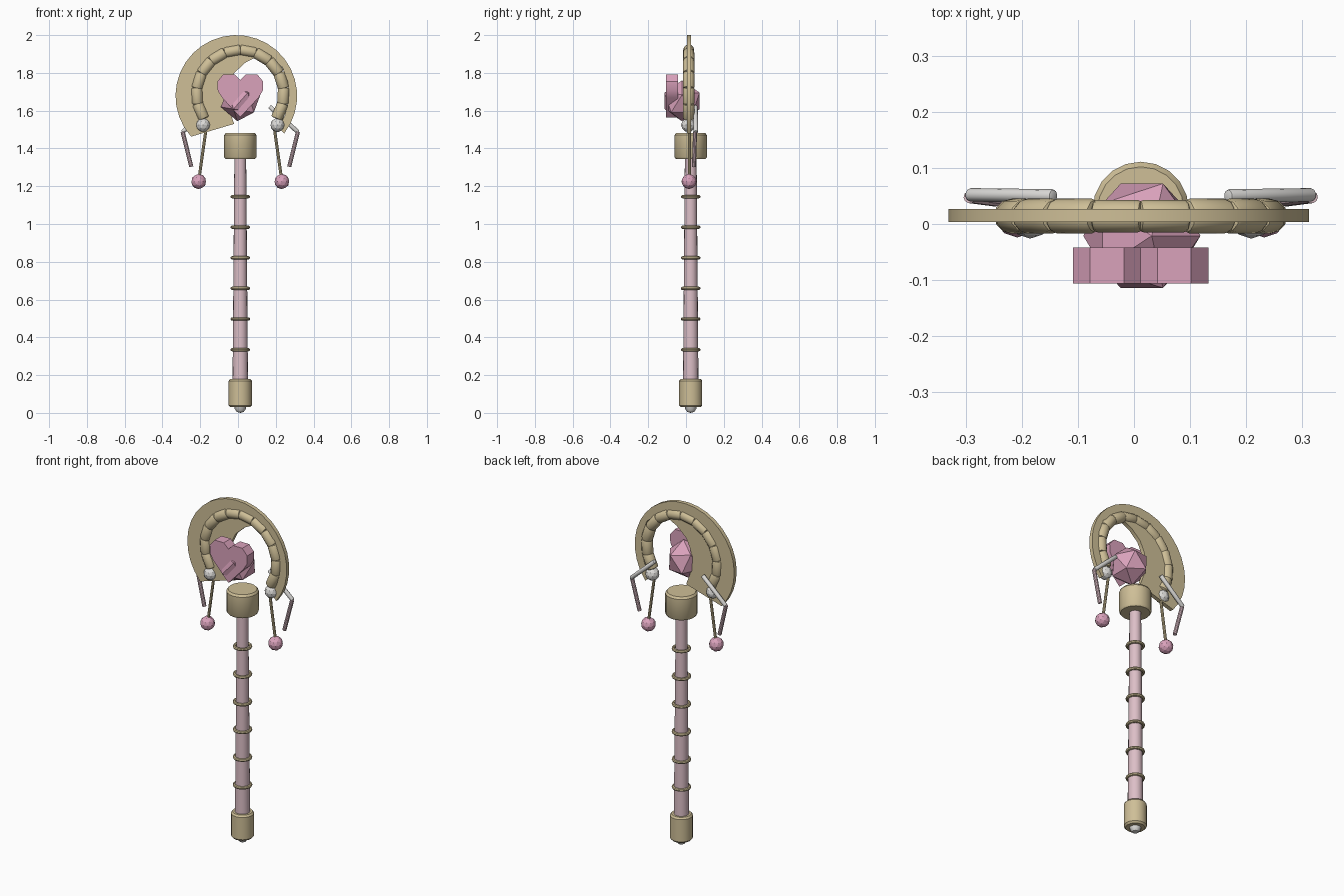
import bpy, bmesh, math
from mathutils import Vector, Matrix

if "Cube" in bpy.data.objects:
    bpy.data.objects.remove(bpy.data.objects["Cube"])

CX, CY = 0.012, 0.025


def mat(name, c):
    m = bpy.data.materials.new(name)
    m.diffuse_color = (*c, 1)
    m.use_nodes = True
    m.node_tree.nodes["Principled BSDF"].inputs["Base Color"].default_value = m.diffuse_color
    return m


GOLD = mat("gold", (0.62, 0.52, 0.31))
PINK = mat("pink", (0.70, 0.36, 0.50))
PALE = mat("pale_pink", (0.72, 0.52, 0.57))
SILVER = mat("silver", (0.72, 0.71, 0.69))


def finish(name, bm, m, smooth=True):
    bmesh.ops.recalc_face_normals(bm, faces=bm.faces[:])
    me = bpy.data.meshes.new(name)
    bm.to_mesh(me)
    bm.free()
    ob = bpy.data.objects.new(name, me)
    bpy.context.collection.objects.link(ob)
    me.materials.append(m)
    if smooth:
        bpy.ops.object.select_all(action='DESELECT')
        ob.select_set(True)
        bpy.context.view_layer.objects.active = ob
        bpy.ops.object.shade_smooth_by_angle(angle=math.radians(35))
    return ob


def lathe(name, profile, m, segs=20):
    """Revolve (radius, z) points round the shaft axis."""
    bm = bmesh.new()
    vs = [bm.verts.new((r, 0, z)) for r, z in profile]
    es = [bm.edges.new(p) for p in zip(vs, vs[1:])]
    bmesh.ops.spin(bm, geom=vs + es, axis=(0, 0, 1), cent=(0, 0, 0),
                   angle=2 * math.pi, steps=segs)
    bmesh.ops.remove_doubles(bm, verts=bm.verts[:], dist=1e-5)
    bmesh.ops.translate(bm, verts=bm.verts[:], vec=(CX, CY, 0))
    return finish(name, bm, m)


def rod(name, a, b, r, m, segs=10, bevel=0.0):
    a, b = Vector(a), Vector(b)
    bm = bmesh.new()
    bmesh.ops.create_cone(bm, cap_ends=True, segments=segs, radius1=r,
                          radius2=r, depth=(b - a).length)
    if bevel:
        rims = [e for e in bm.edges
                if abs(e.verts[0].co.z - e.verts[1].co.z) < 1e-6]
        bmesh.ops.bevel(bm, geom=rims, offset=bevel, segments=2,
                        affect='EDGES', profile=0.5)
    rot = Vector((0, 0, 1)).rotation_difference(b - a).to_matrix().to_4x4()
    bm.transform(Matrix.Translation((a + b) / 2) @ rot)
    return finish(name, bm, m)


def ball(name, c, r, m):
    bm = bmesh.new()
    bmesh.ops.create_icosphere(bm, subdivisions=2, radius=r)
    bmesh.ops.translate(bm, verts=bm.verts[:], vec=c)
    return finish(name, bm, m, False)


def plate(name, pts, y0, y1, m):
    """Extrude an outline in the XZ plane from y0 to y1."""
    bm = bmesh.new()
    f = bm.faces.new([bm.verts.new((x, y0, z)) for x, z in pts])
    ext = bmesh.ops.extrude_face_region(bm, geom=[f])
    moved = [v for v in ext["geom"] if isinstance(v, bmesh.types.BMVert)]
    bmesh.ops.translate(bm, verts=moved, vec=(0, y1 - y0, 0))
    caps = [f for f in bm.faces if len(f.verts) > 4]
    bmesh.ops.triangulate(bm, faces=caps)
    return finish(name, bm, m)


# Shaft, end caps and tip
lathe("shaft", [(0, 0.15), (0.041, 0.15), (0.031, 1.37), (0, 1.37)], PALE, 16)
lathe("bottom_cap", [(0, 0.03), (0.052, 0.03), (0.061, 0.04), (0.061, 0.17),
                     (0.053, 0.18), (0, 0.18)], GOLD)
lathe("top_collar", [(0, 1.345), (0.079, 1.345), (0.086, 1.355),
                     (0.086, 1.47), (0.077, 1.482), (0, 1.482)], GOLD)
lathe("tip", [(0, 0), (0.018, 0.005), (0.029, 0.02), (0.033, 0.04),
              (0, 0.04)], SILVER, 12)

# Rings along the shaft
for i in range(6):
    z = 0.335 + i * 0.162
    lathe(f"shaft_ring_{i}",
          [(0.043 + 0.009 * math.cos(k * math.pi / 4),
            z + 0.009 * math.sin(k * math.pi / 4)) for k in range(9)], GOLD)

# Crescent plate, wide at lower left and narrow at lower right
outer = []
for i in range(25):
    a = math.radians(222 - i * 260 / 24)
    outer.append((-0.009 + 0.322 * math.cos(a), 1.678 + 0.322 * math.sin(a)))
inner = [(0.215, 1.51), (0.25, 1.58), (0.268, 1.66), (0.265, 1.75),
         (0.235, 1.83), (0.17, 1.883), (0.10, 1.885), (0.04, 1.855),
         (-0.02, 1.80), (-0.048, 1.74), (-0.056, 1.68), (-0.046, 1.60),
         (-0.02, 1.53)]
plate("crescent", outer + inner, 0.004, 0.027, GOLD)

# Horseshoe of barrel segments
N = 12


def arc(t):
    a = math.radians(214 - 248 * t)
    return (CX + 0.233 * math.cos(a), 0.014, 1.69 + 0.233 * math.sin(a))


for i in range(N):
    rod(f"arch_segment_{i}", arc((i - 0.03) / N), arc((i + 1.03) / N),
        0.031 if i not in (5, 6) else 0.029, GOLD, 12, 0.008)

# Heart plate
half = [(0.030, 1.792), (0.090, 1.792), (0.121, 1.755), (0.119, 1.705),
        (0.096, 1.668)]
heart = ([(CX, 1.763)] + [(CX + x, z) for x, z in half] + [(CX, 1.565)]
         + [(CX - x, z) for x, z in reversed(half)])
plate("heart", heart, -0.106, -0.042, PINK)

# Twenty-sided gem, one edge facing front
bm = bmesh.new()
phi = (1 + 5 ** 0.5) / 2
for s in (-1, 1):
    for t in (-phi, phi):
        for co in ((s, t, 0), (0, s, t), (t, 0, s)):
            bm.verts.new(co)
bmesh.ops.convex_hull(bm, input=bm.verts[:])
bm.transform(Matrix.Translation((0.014, -0.021, 1.652))
             @ Matrix.Rotation(math.radians(-49), 4, 'Y')
             @ Matrix.Scale(0.0575, 4))
finish("gem", bm, PINK, False)

# Mirrored side ornaments
for s, side in ((-1, "left"), (1, "right")):
    def p(x, y, z):
        return (CX + s * x, y, z)
    ball(f"{side}_arch_end_ball", p(0.197, 0.012, 1.524), 0.038, SILVER)
    rod(f"{side}_pendant_rod", p(0.18, 0.018, 1.51), p(0.217, 0.018, 1.25),
        0.008, GOLD, 8)
    ball(f"{side}_pendant_ball", p(0.22, 0.016, 1.225), 0.04, PINK)
    rod(f"{side}_ribbon_bar", p(0.155, 0.05, 1.622), p(0.306, 0.052, 1.486),
        0.012, SILVER, 10, 0.004)
    rod(f"{side}_ribbon_tail", p(0.305, 0.048, 1.488), p(0.259, 0.042, 1.303),
        0.011, PALE, 10)
